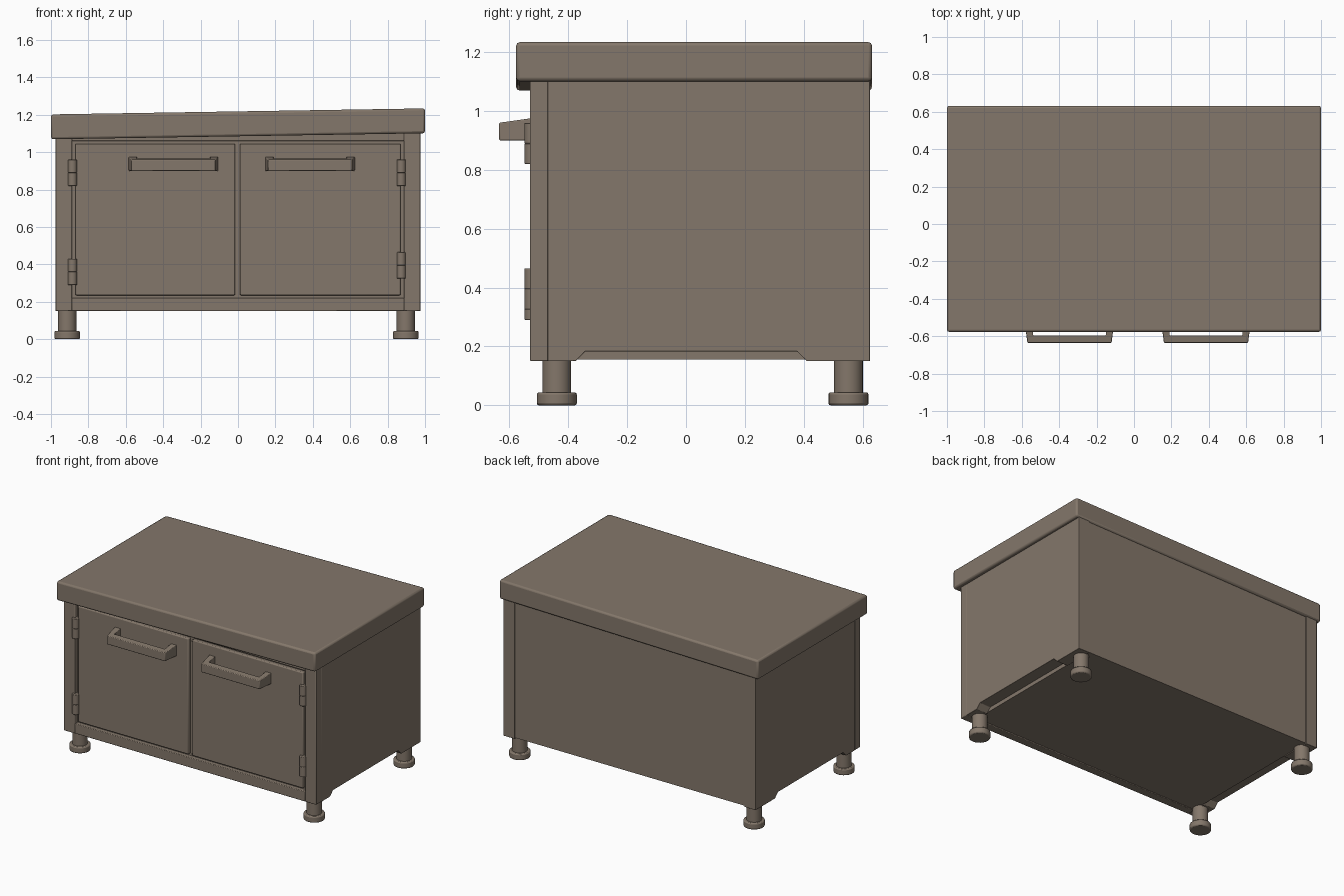
import bpy
import bmesh
from mathutils import Matrix

cube = bpy.data.objects.get("Cube")
if cube:
    bpy.data.objects.remove(cube)

brown = bpy.data.materials.new("warm_grey_brown")
brown.use_nodes = True
COLOUR = (0.23, 0.185, 0.145, 1)
brown.diffuse_color = COLOUR
brown.node_tree.nodes["Principled BSDF"].inputs["Base Color"].default_value = COLOUR


def finish(name, bm, bevel=0.0):
    """Turn a bmesh into a shaded, softly bevelled object."""
    bmesh.ops.recalc_face_normals(bm, faces=bm.faces)
    mesh = bpy.data.meshes.new(name)
    bm.to_mesh(mesh)
    bm.free()
    mesh.materials.append(brown)
    ob = bpy.data.objects.new(name, mesh)
    bpy.context.collection.objects.link(ob)
    if bevel:
        mod = ob.modifiers.new("Bevel", "BEVEL")
        mod.width = bevel
        mod.segments = 2
        mod.limit_method = "ANGLE"
    bpy.ops.object.select_all(action="DESELECT")
    ob.select_set(True)
    bpy.context.view_layer.objects.active = ob
    bpy.ops.object.shade_smooth_by_angle()
    return ob


def box(name, x, y, z, bevel=0.004, slope=0.0):
    """Box between pairs of limits; slope tilts it along x."""
    bm = bmesh.new()
    bmesh.ops.create_cube(bm, size=1)
    for v in bm.verts:
        i = [int(c > 0) for c in v.co]
        v.co = (x[i[0]], y[i[1]], z[i[2]] + slope * x[i[0]])
    return finish(name, bm, bevel)


def prism(name, points, direction, bevel=0.0, shape=None):
    """Extrude a closed outline, optionally reshaping the result."""
    bm = bmesh.new()
    face = bm.faces.new([bm.verts.new(p) for p in points])
    new = bmesh.ops.extrude_face_region(bm, geom=[face])["geom"]
    moved = [v for v in new if isinstance(v, bmesh.types.BMVert)]
    bmesh.ops.translate(bm, verts=moved, vec=direction)
    if shape:
        for v in moved:
            v.co.z += shape(v.co)
    return finish(name, bm, bevel)


def cylinder(name, x, y, z, radius, bevel, sides=24):
    bm = bmesh.new()
    bmesh.ops.create_cone(bm, cap_ends=True, segments=sides,
                          radius1=radius, radius2=radius, depth=z[1] - z[0],
                          matrix=Matrix.Translation((x, y, sum(z) / 2)))
    return finish(name, bm, bevel)


# Slightly tilted worktop
box("worktop", (-1, 1), (-0.577, 0.632), (1.085, 1.218), 0.012, 0.016)

# Cabinet body and rails
box("cabinet_core", (-0.89, 0.89), (-0.50, 0.619), (0.156, 1.12), 0)
box("bottom_rail", (-0.89, 0.89), (-0.529, -0.47), (0.15, 0.22))
box("top_rail", (-0.89, 0.89), (-0.525, -0.47), (1.06, 1.12))

# Side panels with a raised lower edge, and front posts
SIDE = [(-0.47, 0.15), (-0.375, 0.15), (-0.343, 0.183), (0.377, 0.183),
        (0.41, 0.15), (0.625, 0.15), (0.625, 1.12), (-0.47, 1.12)]
for name, s in (("left", 1), ("right", -1)):
    prism(name + "_side_panel", [(s * 0.888, y, z) for y, z in SIDE],
          (s * 0.087, 0, 0), 0.002)
    box(name + "_front_post", sorted((s * 0.888, s * 0.975)),
        (-0.53, -0.469), (0.15, 1.12), 0.004)

# Doors
box("right_door", (-0.87, -0.015), (-0.526, -0.49), (0.235, 1.045), 0.007)
box("left_door", (0.01, 0.87), (-0.526, -0.49), (0.235, 1.045), 0.007)

# Bracket handles, falling slightly towards the front
HALF = [(-0.24, -0.52), (-0.225, -0.635), (0.225, -0.635), (0.24, -0.52),
        (0.195, -0.52), (0.195, -0.595), (-0.195, -0.595), (-0.195, -0.52)]
for name, cx in (("right_handle", -0.345), ("left_handle", 0.385)):
    prism(name, [(cx + x, y, 0.90) for x, y in HALF], (0, 0, 0.06), 0.004,
          lambda co: 0.14 * (co.y + 0.635))

# Hinges, each made of two stacked knuckles
for name, x, low in (("right", -0.885, 0.29), ("left", 0.873, 0.325)):
    for level, z in (("lower", low), ("upper", 0.82)):
        for k, part in enumerate(("bottom", "top")):
            z0 = z + 0.07 * k
            cylinder(f"{name}_{level}_hinge_{part}", x, -0.525,
                     (z0, z0 + 0.07), 0.024, 0.003)

# Levelling feet
for side, x in (("right", -0.913), ("left", 0.897)):
    for end, y in (("front", -0.439), ("back", 0.552)):
        cylinder(f"{end}_{side}_leg", x, y, (0.03, 0.16), 0.049, 0)
        cylinder(f"{end}_{side}_foot", x, y, (0, 0.044), 0.068, 0.007)
